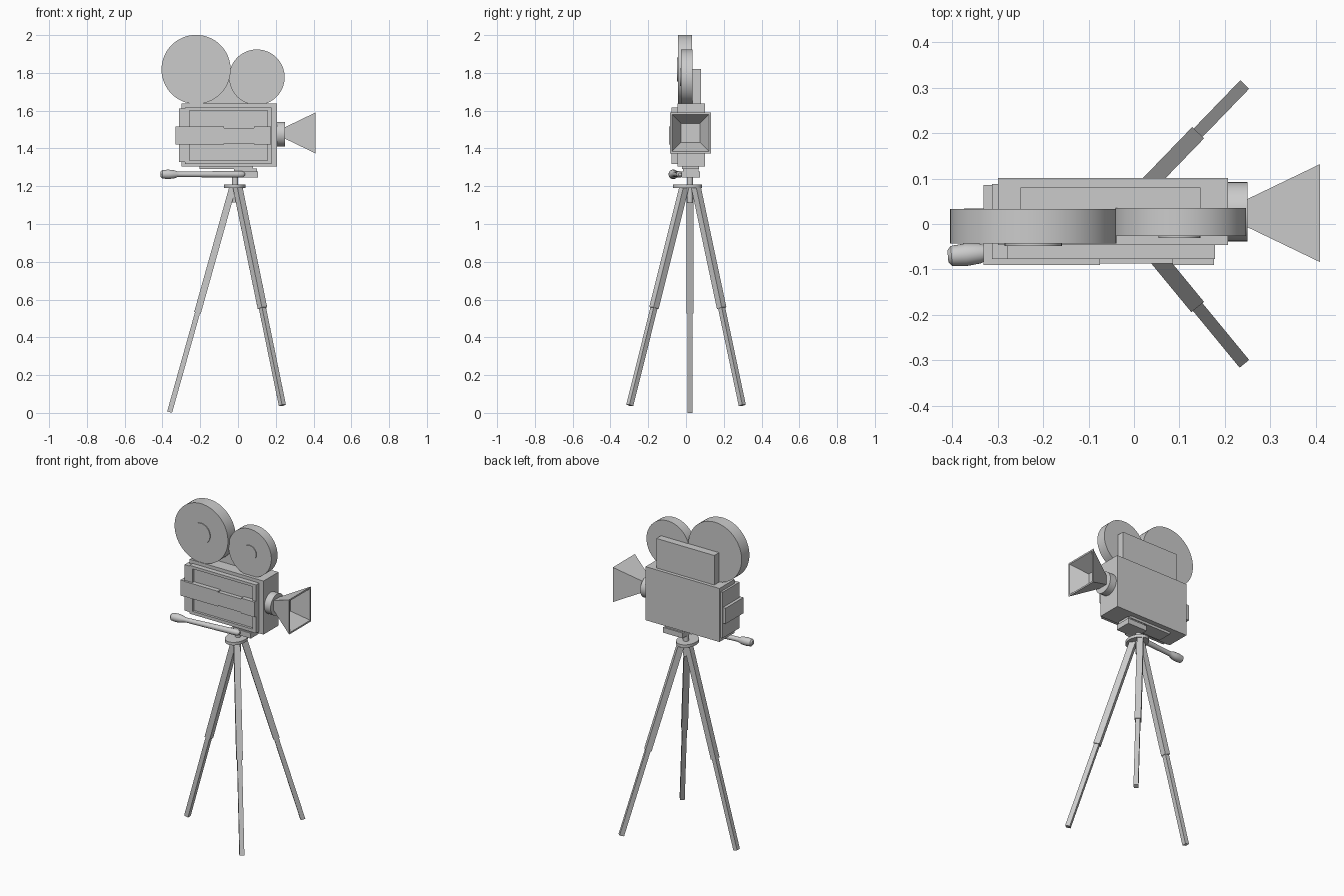
import bpy, bmesh, math
from mathutils import Vector, Matrix

if "Cube" in bpy.data.objects:
    bpy.data.objects.remove(bpy.data.objects["Cube"])


def make(name, verts, faces):
    me = bpy.data.meshes.new(name)
    me.from_pydata(verts, [], faces)
    bm = bmesh.new()
    bm.from_mesh(me)
    bmesh.ops.recalc_face_normals(bm, faces=bm.faces)
    bm.to_mesh(me)
    bm.free()
    ob = bpy.data.objects.new(name, me)
    bpy.context.collection.objects.link(ob)
    return ob


def box(name, x, y, z):
    v = [(a, b, c) for a in x for b in y for c in z]
    f = [(0, 1, 3, 2), (4, 6, 7, 5), (0, 4, 5, 1), (2, 3, 7, 6), (0, 2, 6, 4), (1, 5, 7, 3)]
    return make(name, v, f)


def lathe(name, profile, start, direction, n=48, scale=(1, 1, 1)):
    """Closed solid from (radius, distance) rings along a direction."""
    m = (Matrix.Translation(start) @ Vector(direction).to_track_quat('Z', 'Y').to_matrix().to_4x4()
         @ Matrix.Diagonal((*scale, 1)))
    v = [m @ Vector((r * math.cos(2 * math.pi * i / n), r * math.sin(2 * math.pi * i / n), h))
         for r, h in profile for i in range(n)]
    f = [(k * n + i, k * n + (i + 1) % n, (k + 1) * n + (i + 1) % n, (k + 1) * n + i)
         for k in range(len(profile) - 1) for i in range(n)]
    f += [tuple(range(n)), tuple(range((len(profile) - 1) * n, len(profile) * n))]
    ob = make(name, v, f)
    bpy.ops.object.select_all(action='DESELECT')
    bpy.context.view_layer.objects.active = ob
    ob.select_set(True)
    bpy.ops.object.shade_smooth_by_angle(angle=math.radians(35))
    return ob


def beam(name, a, b, w):
    """Square bar between two points, one pair of sides kept vertical."""
    a, b = Vector(a), Vector(b)
    d = (b - a).normalized()
    s = d.cross(Vector((0, 0, 1))).normalized()
    m = Matrix((s, d.cross(s), d)).transposed().to_4x4()
    m.translation = a
    ob = box(name, (-w / 2, w / 2), (-w / 2, w / 2), (0, (b - a).length))
    ob.data.transform(m)
    return ob


def frame(name, outer, inner, y0, y1, yr):
    """Slab in the xz plane with a recessed field on its front."""
    def ring(r, y):
        (x0, x1), (z0, z1) = r
        return [(x0, y, z0), (x1, y, z0), (x1, y, z1), (x0, y, z1)]
    v = ring(outer, y1) + ring(outer, y0) + ring(inner, y0) + ring(inner, yr)
    f = [(k + i, k + (i + 1) % 4, k + 4 + (i + 1) % 4, k + 4 + i) for k in (0, 4, 8) for i in range(4)]
    return make(name, v, f + [(0, 1, 2, 3), (12, 13, 14, 15)])


# Tripod legs: top point, foot, height of the telescopic joint
legs = {
    "left": ((-0.028, 0.021, 1.195), (-0.362, 0.021, 0.004), 0.53),
    "back": ((-0.002, 0.053, 1.195), (0.235, 0.298, 0.04), 0.555),
    "front": ((-0.002, -0.010, 1.195), (0.235, -0.298, 0.04), 0.555),
}
for side, (top, foot, zj) in legs.items():
    t, f = Vector(top), Vector(foot)
    joint = t.lerp(f, (t.z - zj) / (t.z - f.z))
    beam(side + "_upper_leg", t, joint, 0.036)
    beam(side + "_lower_leg", joint + (t - f) * 0.05, f, 0.027)

# Tripod head
lathe("tripod_head", [(0.058, 0), (0.058, 0.018)], (-0.017, 0.008, 1.191), (0, 0, 1)).scale.y = 1
bpy.data.objects["tripod_head"].data.transform(
    Matrix.Translation((-0.017, 0.008, 0)) @ Matrix.Diagonal((1, 1.32, 1, 1)) @ Matrix.Translation((0.017, -0.008, 0)))
lathe("centre_post", [(0.016, 0), (0.016, 0.15)], (-0.015, 0.021, 1.115), (0, 0, 1), 24)
box("pan_block", (-0.03, 0.105), (-0.025, 0.075), (1.245, 1.278))
box("pan_block_top", (-0.02, 0.1), (-0.015, 0.065), (1.275, 1.295))
box("mounting_plate", (-0.205, 0.08), (-0.02, 0.07), (1.29, 1.31))

# Pan handle with a bulged grip
lathe("pan_handle",
      [(0.013, 0), (0.022, 0.008), (0.025, 0.04), (0.022, 0.07), (0.015, 0.09), (0.014, 0.1),
       (0.018, 0.41), (0.017, 0.435), (0.008, 0.447)],
      (-0.41, -0.071, 1.263), (0.44, 0.038, 0), 24)

# Camera body and side panels
box("camera_body", (-0.30, 0.207), (-0.046, 0.101), (1.305, 1.637))
frame("door_frame", ((-0.28, 0.178), (1.317, 1.617)), ((-0.258, 0.155), (1.337, 1.6)), -0.077, -0.04, -0.062)
box("rear_panel", (-0.313, -0.295), (-0.05, 0.088), (1.327, 1.612))
box("rear_corner", (-0.313, -0.275), (-0.077, -0.04), (1.327, 1.612))

# Strap around the rear and the door
box("rear_strap", (-0.332, -0.31), (-0.09, 0.086), (1.42, 1.517))
box("door_strap_left", (-0.32, -0.075), (-0.09, -0.06), (1.421, 1.515))
box("door_strap_middle", (-0.078, 0.088), (-0.087, -0.06), (1.425, 1.508))
box("door_strap_right", (0.085, 0.176), (-0.09, -0.06), (1.421, 1.515))

# Film reels with raised hubs, and the plate behind them
for name, x, z, r, y0, y1, hub in (("large", -0.222, 1.818, 0.183, -0.043, 0.033, 0.063),
                                   ("small", 0.100, 1.777, 0.147, -0.026, 0.035, 0.046)):
    lathe(name + "_reel", [(r, 0), (r, y1 - y0)], (x, y0, z), (0, 1, 0), 64)
    lathe(name + "_hub", [(hub, 0), (hub, 0.02)], (x, y0 - 0.005, z), (0, 1, 0), 40)
box("reel_back_plate", (-0.25, 0.147), (0.03, 0.08), (1.62, 1.82))

# Lens and hollow square hood
lathe("lens", [(0.065, 0), (0.065, 0.05)], (0.2, 0.027, 1.476), (1, 0, 0))
rings = [(0.235, 0.026), (0.252, 0.032), (0.41, 0.108), (0.41, 0.098), (0.31, 0.05)]
verts = [(x, 0.024 + a * h, 1.482 + b * h) for x, h in rings
         for a, b in ((-1, -1), (1, -1), (1, 1), (-1, 1))]
faces = [(k + i, k + (i + 1) % 4, k + 4 + (i + 1) % 4, k + 4 + i) for k in (0, 4, 8, 12) for i in range(4)]
make("lens_hood", verts, faces + [(0, 1, 2, 3), (16, 17, 18, 19)])
